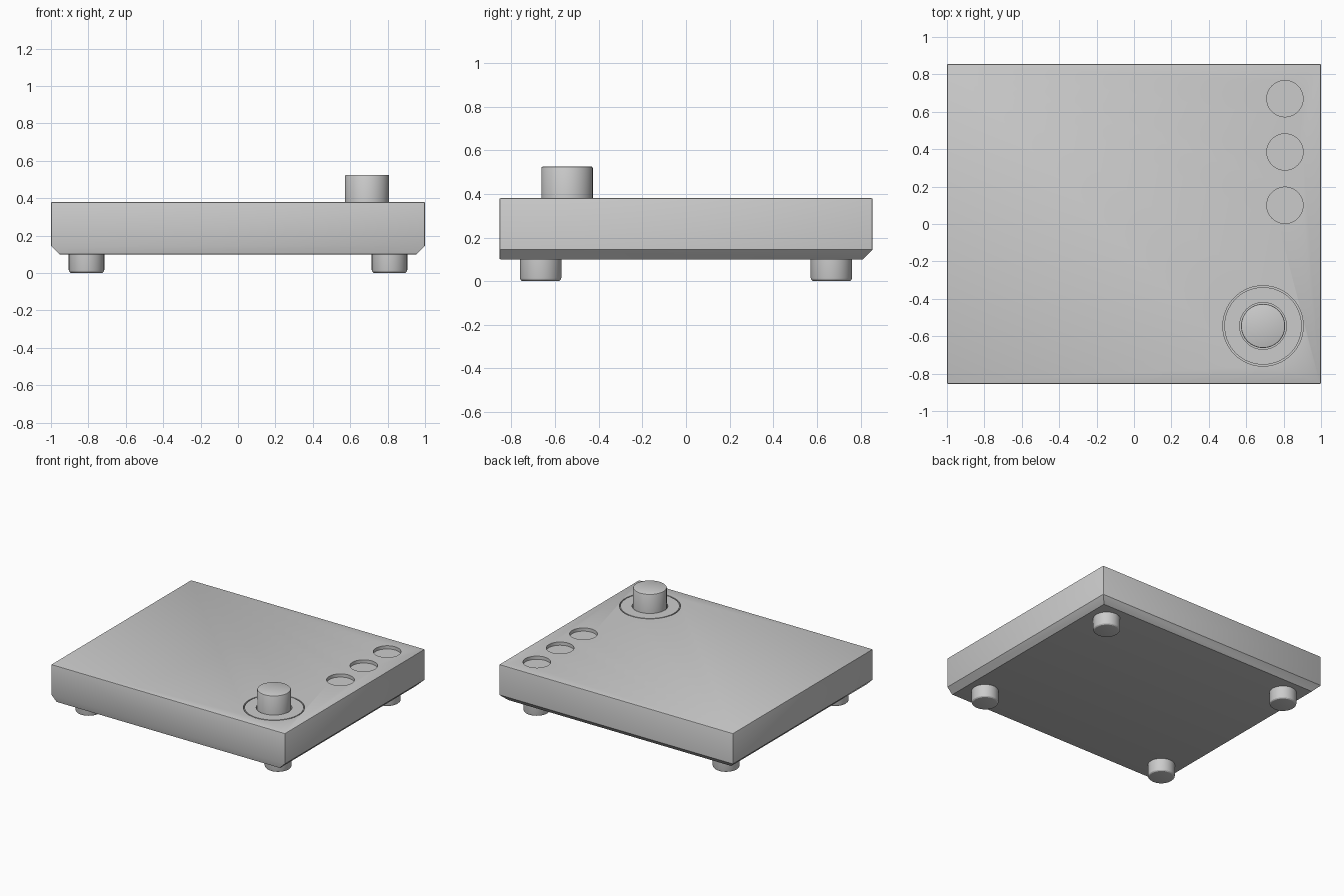
import bpy, bmesh, math

if "Cube" in bpy.data.objects:
    bpy.data.objects.remove(bpy.data.objects["Cube"])

SEG = 64


def make_object(name, bm):
    bmesh.ops.recalc_face_normals(bm, faces=bm.faces[:])
    me = bpy.data.meshes.new(name)
    bm.to_mesh(me)
    bm.free()
    ob = bpy.data.objects.new(name, me)
    bpy.context.collection.objects.link(ob)
    return ob


def activate(ob):
    bpy.ops.object.select_all(action='DESELECT')
    ob.select_set(True)
    bpy.context.view_layer.objects.active = ob


def smooth(ob):
    activate(ob)
    bpy.ops.object.shade_smooth_by_angle(angle=math.radians(30))


def lathe(name, profile, x, y, closed=False):
    """Revolve (radius, z) points about a vertical axis at x, y."""
    bm = bmesh.new()
    rings = []
    for r, z in profile:
        rings.append([bm.verts.new((x + r * math.cos(2 * math.pi * i / SEG),
                                    y + r * math.sin(2 * math.pi * i / SEG), z))
                      for i in range(SEG)])
    pairs = list(zip(rings, rings[1:]))
    if closed:
        pairs.append((rings[-1], rings[0]))
    else:
        bm.faces.new(rings[0])
        bm.faces.new(rings[-1])
    for a, b in pairs:
        for i in range(SEG):
            j = (i + 1) % SEG
            bm.faces.new((a[i], a[j], b[j], b[i]))
    return make_object(name, bm)


# Body: slab with the lower edge chamfered at the sides and back
W, D, C = 1.0, 0.855, 0.045
Z0, Z1, FLOOR = 0.1, 0.38, 0.355
bm = bmesh.new()
rings = []
for z, inset in ((Z0, C), (Z0 + C, 0), (Z1, 0)):
    x, back = W - inset, D - inset
    rings.append([bm.verts.new(p) for p in
                  ((-x, -D, z), (x, -D, z), (x, back, z), (-x, back, z))])
bm.faces.new(rings[0])
bm.faces.new(rings[-1])
for a, b in zip(rings, rings[1:]):
    for i in range(4):
        j = (i + 1) % 4
        bm.faces.new((a[i], a[j], b[j], b[i]))
body = make_object("body", bm)
activate(body)
bev = body.modifiers.new("edge_bevel", 'BEVEL')
bev.width = 0.006
bev.segments = 2
bev.limit_method = 'ANGLE'
bev.angle_limit = math.radians(60)
bpy.ops.object.modifier_apply(modifier=bev.name)

# Recesses: three round wells along the right and the seat of the dial
KX, KY = 0.69, -0.545
wells = [(0.807, y, 0.097) for y in (0.10, 0.385, 0.67)] + [(KX, KY, 0.215)]
for x, y, r in wells:
    cutter = lathe("cutter", [(r, FLOOR), (r, Z1 + 0.1)], x, y)
    cutter.hide_render = True
    activate(body)
    m = body.modifiers.new("well", 'BOOLEAN')
    m.operation = 'DIFFERENCE'
    m.solver = 'EXACT'
    m.object = cutter
    bpy.ops.object.modifier_apply(modifier=m.name)
    bpy.data.objects.remove(cutter)
smooth(body)

# Dial ring: flush with the top, leaving a thin groove on each side
smooth(lathe("dial_ring", [(0.125, FLOOR), (0.207, FLOOR), (0.207, Z1), (0.125, Z1)],
             KX, KY, closed=True))

# Knob
smooth(lathe("knob", [(0.118, FLOOR), (0.118, 0.519), (0.116, 0.523), (0.112, 0.525)], KX, KY))

# Feet: rounded lower rim
foot = [(0.079, 0), (0.087, 0.002), (0.093, 0.008), (0.095, 0.016), (0.095, Z0)]
for sx, side in ((-1, "left"), (1, "right")):
    for sy, end in ((-1, "front"), (1, "back")):
        smooth(lathe(f"foot_{end}_{side}", foot, sx * 0.81, sy * 0.666))
